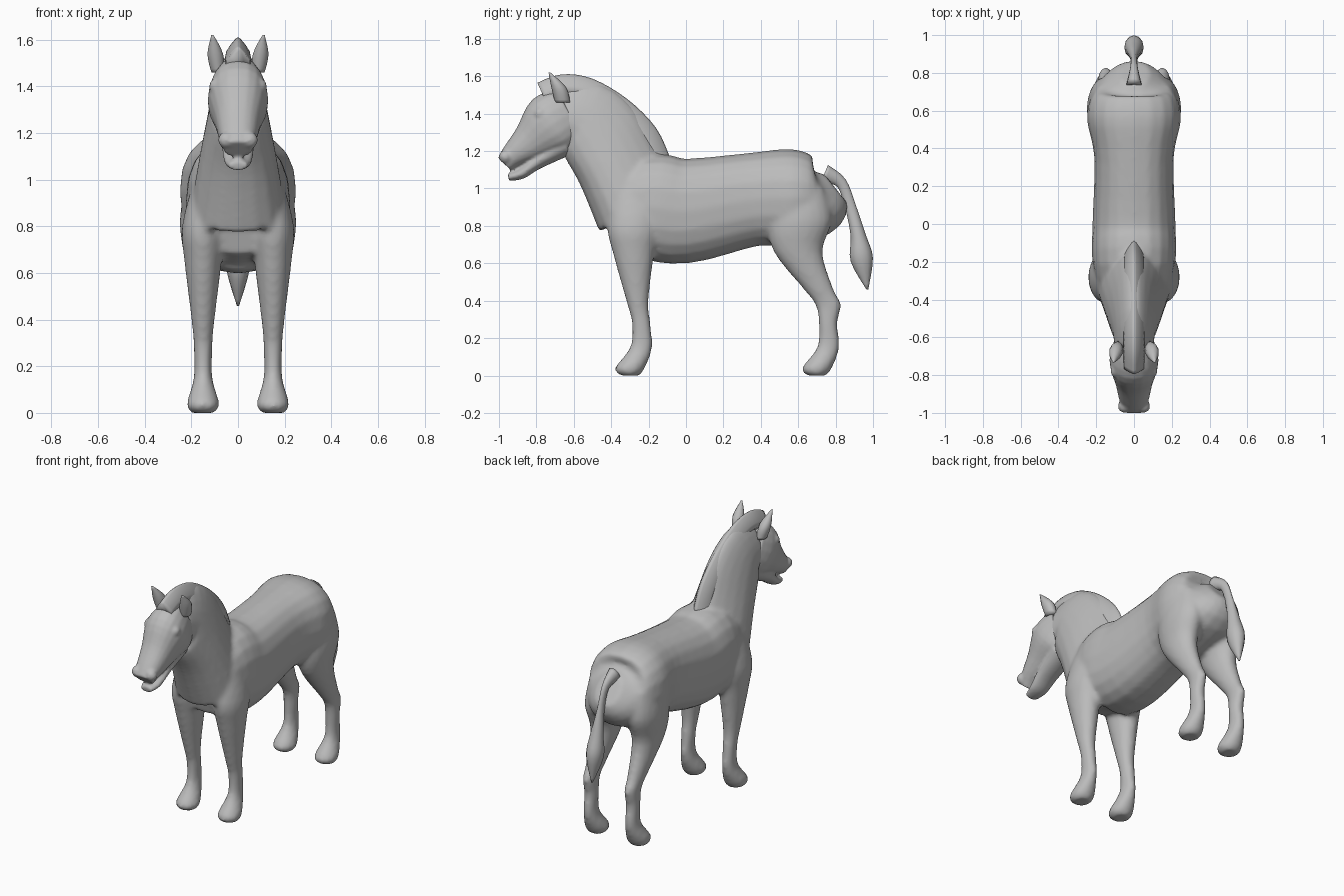
import bpy, bmesh, math
from mathutils import Vector

cube = bpy.data.objects.get("Cube")
if cube:
    bpy.data.objects.remove(cube, do_unlink=True)

coat = bpy.data.materials.new("coat_grey")
coat.use_nodes = True
grey = (0.5, 0.5, 0.5, 1)
coat.diffuse_color = grey
coat.node_tree.nodes["Principled BSDF"].inputs["Base Color"].default_value = grey


def smooth_path(rows, steps=4):
    """Pass a smooth curve through the rows, so that few rows describe a limb."""
    points = [Vector(row) for row in rows]
    padded = [points[0]] + points + [points[-1]]
    path = []
    for before, start, end, after in zip(padded, padded[1:], padded[2:], padded[3:]):
        for step in range(steps):
            t = step / steps
            bend = (start - end) * 3 + after - before
            lift = before * 2 - start * 5 + end * 4 - after
            path.append(start + ((end - before) * t + lift * t ** 2 + bend * t ** 3) / 2)
    return path + [points[-1]]


def tube(bm, rows, offset=0, lean=0, taper=0, power=1, level=False, sides=20):
    """Skin ovals along a path; a row is (y, z, half depth, half width).

    Ovals stand across the path, or lie flat when level is set.
    """
    path = smooth_path(rows)
    last = len(path) - 1
    rings = []
    for index, (y, z, depth, width) in enumerate(path):
        ahead = path[min(index + 1, last)] - path[max(index - 1, 0)]
        across = Vector((0, 1, 0)) if level else Vector((0, ahead[1], -ahead[0])).normalized()
        centre = Vector((offset + lean * index / last, y, z))
        ring = []
        for side in range(sides):
            angle = math.tau * side / sides
            c, s = math.cos(angle), math.sin(angle)
            c = math.copysign(abs(c) ** power, c)
            s = math.copysign(abs(s) ** power, s)
            outward = Vector((width * s * (1 - taper * c), 0, 0))
            ring.append(bm.verts.new(centre + across * depth * c + outward))
        rings.append(ring)
    for ring, following in zip(rings, rings[1:]):
        for side in range(sides):
            other = (side + 1) % sides
            bm.faces.new((ring[side], ring[other], following[other], following[side]))
    bm.faces.new(rings[0])
    bm.faces.new(rings[-1])


def ball(bm, centre, radius):
    made = bmesh.ops.create_uvsphere(bm, u_segments=12, v_segments=8, radius=radius)
    bmesh.ops.translate(bm, verts=made["verts"], vec=centre)


def finish(bm, name):
    bmesh.ops.recalc_face_normals(bm, faces=bm.faces)
    mesh = bpy.data.meshes.new(name)
    bm.to_mesh(mesh)
    bm.free()
    mesh.materials.append(coat)
    for face in mesh.polygons:
        face.use_smooth = True
    part = bpy.data.objects.new(name, mesh)
    bpy.context.collection.objects.link(part)
    return part


def blend(part, voxel, rounds):
    """Fuse overlapping tubes into one soft skin."""
    fuse = part.modifiers.new("fuse", 'REMESH')
    fuse.mode = 'VOXEL'
    fuse.voxel_size = voxel
    fuse.use_smooth_shade = True
    soften = part.modifiers.new("soften", 'SMOOTH')
    soften.factor = 0.5
    soften.iterations = rounds


# Torso from rump to chest, and neck from chest to poll
torso = [(.8, 1, .1, .08), (.72, .95, .2, .2), (.57, .95, .26, .25), (.35, .94, .25, .21),
         (0, .88, .28, .22), (-.2, .9, .28, .22), (-.4, .85, .18, .17)]
neck = [(-.24, .88, .25, .2), (-.36, 1.12, .23, .16), (-.45, 1.28, .23, .13),
        (-.54, 1.38, .2, .11), (-.66, 1.4, .15, .1)]

# Both legs of a side end in the same foot, one unit apart
foot = [(-.24, .28, .05, .04), (-.24, .15, .06, .04), (-.3, .04, .08, .07), (-.3, 0, .05, .05)]
front_leg = [(-.27, 1, .1, .04), (-.28, .8, .14, .09), (-.28, .65, .11, .08), (-.26, .4, .06, .05)]
hind_leg = [(.63, 1, .11, .07), (.61, .83, .17, .1), (.6, .66, .13, .08),
            (.71, .46, .08, .05), (.76, .38, .07, .04)]
hind_foot = [(y + 1, z, depth, width) for y, z, depth, width in foot]

bm = bmesh.new()
tube(bm, torso, power=.85)
tube(bm, neck, taper=.3)
for side in (-1, 1):
    tube(bm, front_leg + foot, offset=side * .15, level=True)
    tube(bm, hind_leg + hind_foot, offset=side * .15, level=True)
blend(finish(bm, "body_and_legs"), .014, 6)

# Head with an open lower jaw, brows and nostrils
skull = [(-.62, 1.4, .15, .1), (-.72, 1.34, .17, .13), (-.83, 1.25, .11, .1),
         (-.92, 1.18, .07, .08), (-.97, 1.13, .05, .06)]
jaw = [(-.65, 1.24, .07, .09), (-.8, 1.14, .04, .07), (-.88, 1.08, .03, .06), (-.95, 1.06, .02, .04)]
bm = bmesh.new()
tube(bm, skull, power=.9)
tube(bm, jaw)
for side in (-1, 1):
    ball(bm, (side * .09, -.78, 1.4), .035)
    ball(bm, (side * .05, -.965, 1.17), .036)
blend(finish(bm, "head"), .009, 4)

# Mane crest of even thickness from withers to forelock
crest = [(-.14, 1.14), (-.21, 1.29), (-.35, 1.43), (-.52, 1.53), (-.66, 1.55), (-.77, 1.51)]
bm = bmesh.new()
tube(bm, [(y, z, .06, .05) for y, z in crest], taper=.6, sides=12)
finish(bm, "mane")

# Ears, leaning outward to a tip
ear = [(-.66, 1.46, .04, .03), (-.68, 1.54, .04, .035), (-.73, 1.62, .005, .005)]
for side, name in ((1, "left_ear"), (-1, "right_ear")):
    bm = bmesh.new()
    tube(bm, ear, offset=side * .085, lean=side * .025, level=True, sides=10)
    finish(bm, name)

# Tail with a thick tuft
tail = [(.74, 1.08, .05, .04), (.83, 1.03, .03, .02), (.88, .9, .03, .02),
        (.92, .75, .04, .04), (.94, .62, .06, .05), (.97, .46, .005, .005)]
bm = bmesh.new()
tube(bm, tail, sides=12)
finish(bm, "tail")
